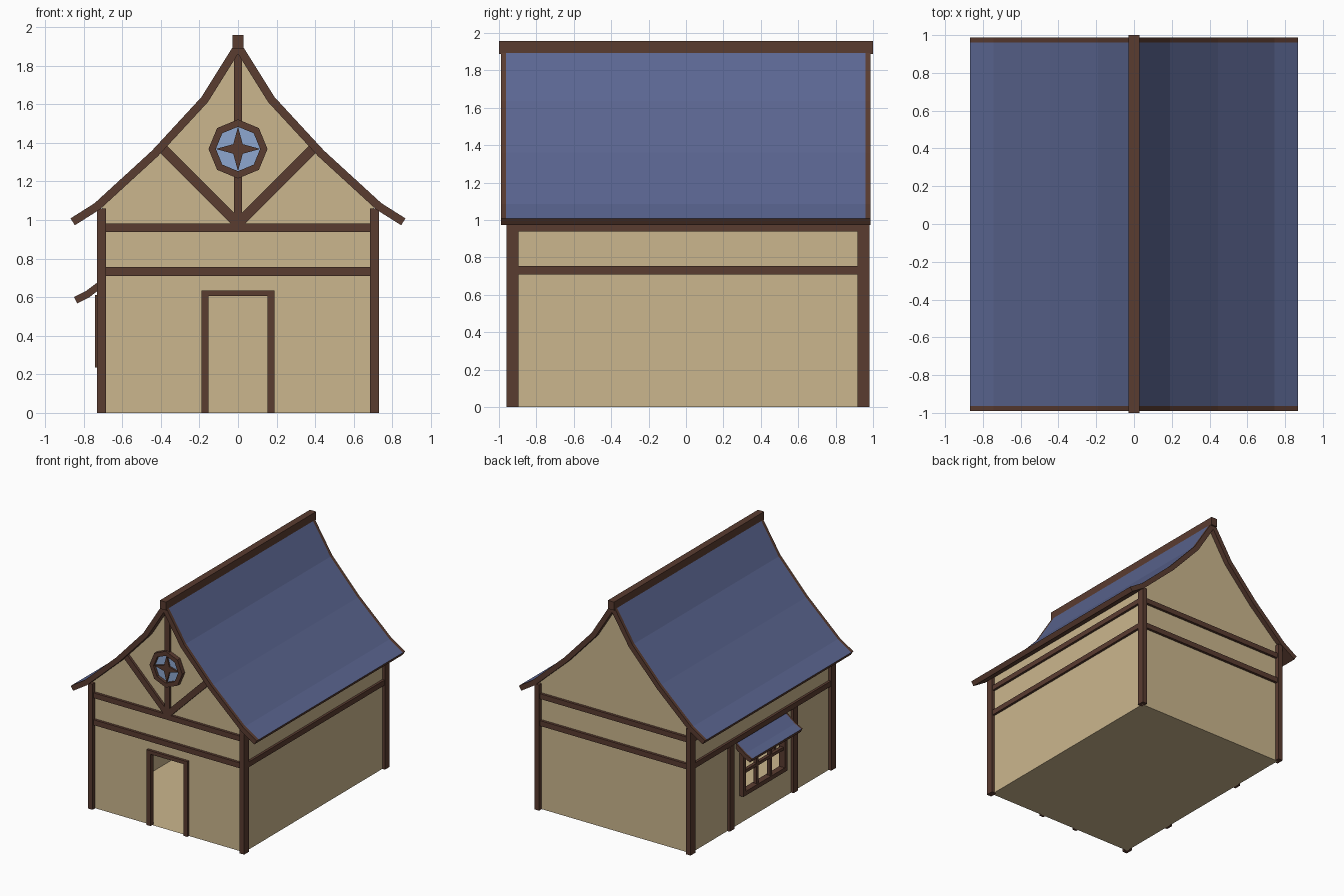
import bpy, bmesh
from math import cos, sin, pi, sqrt
from mathutils import Vector

if "Cube" in bpy.data.objects:
    bpy.data.objects.remove(bpy.data.objects["Cube"])


def material(name, rgb):
    m = bpy.data.materials.new(name)
    m.diffuse_color = (*rgb, 1)
    m.use_nodes = True
    m.node_tree.nodes["Principled BSDF"].inputs["Base Color"].default_value = m.diffuse_color
    return m


WOOD = material("timber", (0.102, 0.045, 0.030))
PLASTER = material("plaster", (0.60, 0.47, 0.27))
TILE = material("roof_blue", (0.105, 0.133, 0.285))
GLASS = material("glass", (0.27, 0.39, 0.63))


def finish(name, bm, *mats, fix=True):
    if fix:
        bmesh.ops.recalc_face_normals(bm, faces=bm.faces)
    me = bpy.data.meshes.new(name)
    bm.to_mesh(me)
    bm.free()
    for m in mats:
        me.materials.append(m)
    ob = bpy.data.objects.new(name, me)
    bpy.context.collection.objects.link(ob)
    return ob


def face(bm, pts):
    return bm.faces.new([bm.verts.new(p) for p in pts])


def boxes(name, *spans):
    """One timber object from boxes given as (x0, x1, y0, y1, z0, z1)."""
    bm = bmesh.new()
    for x0, x1, y0, y1, z0, z1 in spans:
        vs = bmesh.ops.create_cube(bm, size=1)["verts"]
        for v in vs:
            v.co = ((x0 + x1) / 2 + v.co.x * (x1 - x0),
                    (y0 + y1) / 2 + v.co.y * (y1 - y0),
                    (z0 + z1) / 2 + v.co.z * (z1 - z0))
    return finish(name, bm, WOOD)


def prism(name, pts, y0, y1, mat):
    """Extrude an outline in the xz plane along y."""
    bm = bmesh.new()
    f = face(bm, [(x, y0, z) for x, z in pts])
    ext = bmesh.ops.extrude_face_region(bm, geom=[f])["geom"]
    for v in ext:
        if isinstance(v, bmesh.types.BMVert):
            v.co.y = y1
    return finish(name, bm, mat)


def underside(top, t):
    """Mitred offset of a left-to-right polyline, downwards by t."""
    p = [Vector(q) for q in top]
    dirs = [(b - a).normalized() for a, b in zip(p, p[1:])]
    norms = [Vector((d.y, -d.x)) for d in dirs]
    out = []
    for i, q in enumerate(p):
        a, b = norms[max(i - 1, 0)], norms[min(i, len(norms) - 1)]
        m = (a + b).normalized()
        out.append(q + m * (t / m.dot(a)))
    return [tuple(q) for q in out]


def roof(name, top, t, y0, y1, trim):
    """Timber slab whose upper surface is blue between timber end strips."""
    n = len(top)
    ring = top + underside(top, t)[::-1]
    bm = bmesh.new()
    rows = [[bm.verts.new((x, y, z)) for x, z in ring]
            for y in (y0, y0 + trim, y1 - trim, y1)]
    for r, (a, b) in enumerate(zip(rows, rows[1:])):
        for i in range(2 * n):
            j = (i + 1) % (2 * n)
            f = bm.faces.new((a[i], a[j], b[j], b[i]))
            f.material_index = int(r == 1 and i < n - 1)
    for row in (rows[0], rows[-1]):
        for i in range(n - 1):
            bm.faces.new((row[i], row[i + 1], row[2 * n - 2 - i], row[2 * n - 1 - i]))
    return finish(name, bm, WOOD, TILE)


# Main dimensions
WX, YF, YB = 0.705, -0.925, 0.945
half = [(0.868, 1.008), (0.743, 1.087), (0.445, 1.36), (0.19, 1.636)]
roof_top = [(-x, z) for x, z in half] + [(0, 1.94)] + half[::-1]
low = underside(roof_top, 0.042)

# Main roof and ridge beam
roof("main_roof", roof_top, 0.042, -0.99, 0.987, 0.027)
boxes("ridge_beam", (-0.029, 0.029, -1, 1, 1.888, 1.958))

# Plaster shell: gables follow the roof underside, door and window are open
EAVE = 1.075
gable = [(-WX, EAVE)] + low[2:-2] + [(WX, EAVE)]
dw, dh = 0.165, 0.615
bm = bmesh.new()
door_edge = [(WX, 0), (dw, 0), (dw, dh), (-dw, dh), (-dw, 0), (-WX, 0)]
face(bm, [(x, YF, z) for x, z in (gable + door_edge)[::-1]])
face(bm, [(x, YB, z) for x, z in gable + [(WX, 0), (-WX, 0)]])
face(bm, [(-WX, YF, 0), (-WX, YB, 0), (WX, YB, 0), (WX, YF, 0)])
face(bm, [(WX, YF, 0), (WX, YB, 0), (WX, YB, EAVE), (WX, YF, EAVE)])
wy, wz0, wz1 = 0.275, 0.25, 0.59
for y0, y1, z0, z1 in ((YF, -wy, 0, EAVE), (wy, YB, 0, EAVE),
                       (-wy, wy, 0, wz0), (-wy, wy, wz1, EAVE)):
    face(bm, [(-WX, y0, z0), (-WX, y0, z1), (-WX, y1, z1), (-WX, y1, z0)])
finish("plaster_walls", bm, PLASTER, fix=False)

# Corner posts
boxes("corner_posts", *[(min(s * 0.685, s * 0.73), max(s * 0.685, s * 0.73), y0, y1, 0, 1.06)
                        for s in (-1, 1) for y0, y1 in ((-0.96, -0.895), (0.917, 0.98))])

# Two horizontal rails on every wall
rails = []
for z0, z1 in ((0.71, 0.755), (0.938, 0.982)):
    rails += [(-0.69, 0.69, YF - 0.022, YF + 0.01, z0, z1),
              (-0.69, 0.69, YB - 0.01, YB + 0.022, z0, z1),
              (-0.725, -0.695, -0.9, 0.92, z0, z1),
              (0.695, 0.725, -0.9, 0.92, z0, z1)]
boxes("wall_rails", *rails)

# Front gable timbers: king post in two parts and two braces
FY = YF - 0.022
boxes("gable_post", (-0.022, 0.022, FY, YF + 0.01, 0.97, 1.235),
      (-0.022, 0.022, FY, YF + 0.01, 1.505, 1.89))
w = 0.025 / sqrt(2)
for s, side in ((-1, "left"), (1, "right")):
    prism("gable_brace_" + side,
          [(s * (0.005 + w), 0.985 - w), (s * (0.385 + w), 1.365 - w),
           (s * (0.385 - w), 1.365 + w), (s * (0.005 - w), 0.985 + w)],
          FY + 0.001, YF + 0.01, WOOD)

# Octagonal gable window: frame, pane and four-pointed star
CZ = 1.368


def polar(r, i):
    return r * cos(i * pi / 4), CZ + r * sin(i * pi / 4)


bm = bmesh.new()
for i in range(8):
    quad = [polar(0.153, i), polar(0.153, i + 1), polar(0.115, i + 1), polar(0.115, i)]
    face(bm, [(x, -0.962, z) for x, z in quad])
bmesh.ops.remove_doubles(bm, verts=bm.verts, dist=1e-4)
ext = bmesh.ops.extrude_face_region(bm, geom=bm.faces[:])["geom"]
for v in ext:
    if isinstance(v, bmesh.types.BMVert):
        v.co.y = YF
finish("round_window_frame", bm, WOOD)
prism("round_window_pane", [polar(0.118, i) for i in range(8)], -0.938, -0.928, GLASS)
prism("round_window_star", [polar((0.115, 0.035)[i % 2], i) for i in range(8)],
      -0.952, -0.937, WOOD)

# Door frame
boxes("door_frame", (-0.19, -0.153, FY, -0.905, 0, 0.635),
      (0.153, 0.19, FY, -0.905, 0, 0.635),
      (-0.153, 0.153, FY, -0.905, 0.605, 0.635))

# Left wall: posts beside the window
boxes("window_posts", *[(-0.727, -0.695, y - 0.03, y + 0.03, 0, 0.712) for y in (-0.425, 0.425)])

# Left window frame with bars
boxes("side_window_frame",
      *[(-0.742, -0.69, y - 0.018, y + 0.018, 0.235, 0.61) for y in (-0.275, 0.275)],
      *[(-0.742, -0.69, -0.257, 0.257, z - 0.018, z + 0.018) for z in (0.253, 0.592)],
      *[(-0.732, -0.7, y - 0.013, y + 0.013, 0.27, 0.575) for y in (-0.09, 0.09)],
      (-0.73, -0.702, -0.257, 0.257, 0.417, 0.443))

# Awning above the window
roof("window_awning", [(-0.85, 0.60), (-0.79, 0.63), (-0.70, 0.698)], 0.036,
     -0.34, 0.34, 0.015)
